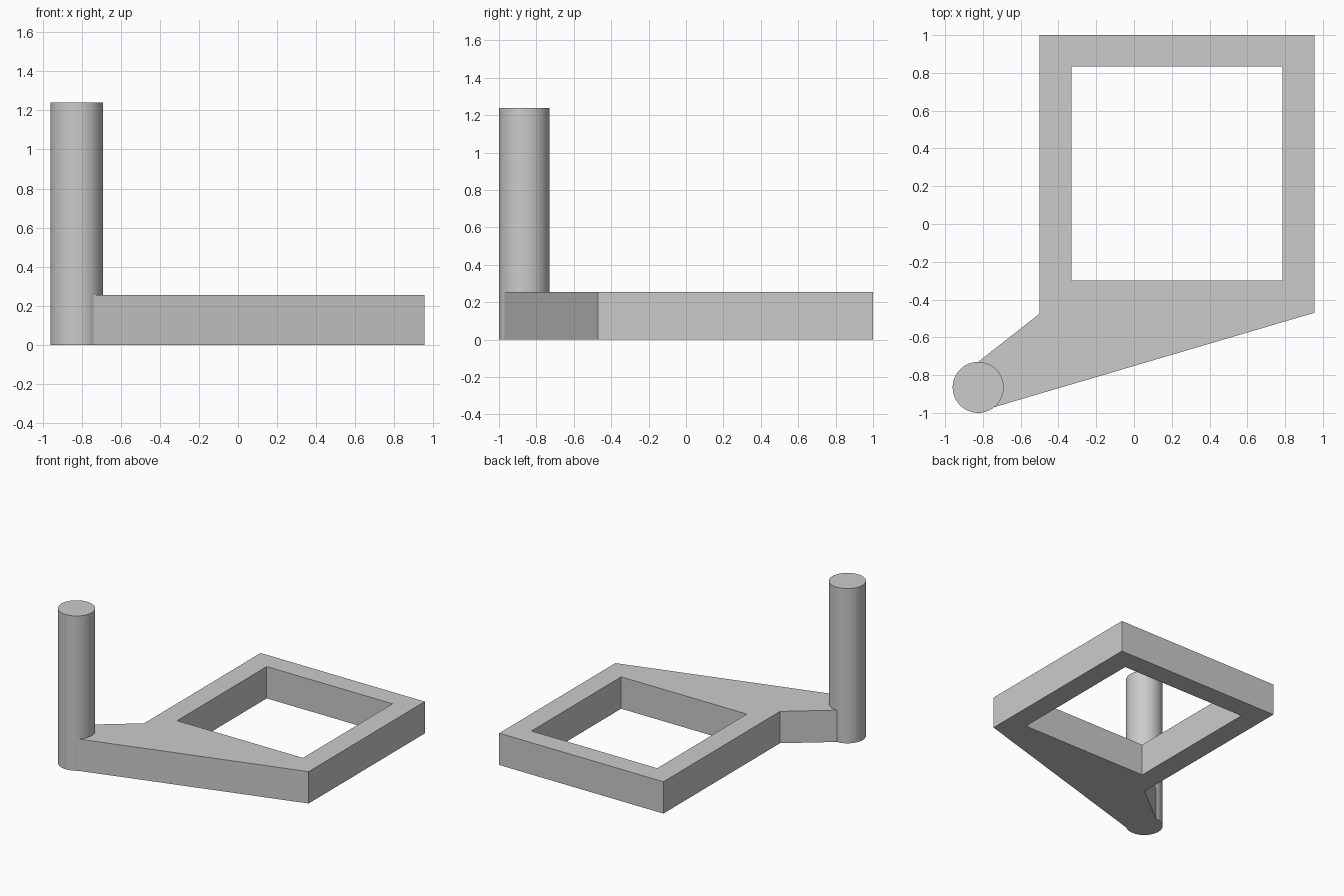
import bpy
import bmesh
import math

cube = bpy.data.objects.get("Cube")
if cube:
    bpy.data.objects.remove(cube, do_unlink=True)

# Single plain grey
GREY = (0.6, 0.6, 0.6, 1.0)
grey = bpy.data.materials.new("plain grey")
grey.use_nodes = True
grey.diffuse_color = GREY
grey.node_tree.nodes["Principled BSDF"].inputs["Base Color"].default_value = GREY

POST_X, POST_Y, RADIUS, POST_TOP = -0.825, -0.865, 0.135, 1.24
THICKNESS = 0.255
SIDES = 64


def rim_point(step):
    """Point on the post's rim, counted in sides from +x."""
    a = 2 * math.pi * step / SIDES
    return (POST_X + RADIUS * math.cos(a), POST_Y + RADIUS * math.sin(a))


def extruded_shape(name, loops, height):
    """Fill closed outlines (later ones are holes) and raise them from the ground."""
    bm = bmesh.new()
    edges = []
    for loop in loops:
        verts = [bm.verts.new((x, y, 0)) for x, y in loop]
        edges += [bm.edges.new((v, verts[i - 1])) for i, v in enumerate(verts)]
    if len(loops) == 1:
        bm.faces.new(verts)
    else:
        bmesh.ops.triangle_fill(bm, use_beauty=True, use_dissolve=False, edges=edges)
    result = bmesh.ops.extrude_face_region(bm, geom=bm.faces[:], use_keep_orig=True)
    raised = [g for g in result["geom"] if isinstance(g, bmesh.types.BMVert)]
    bmesh.ops.translate(bm, verts=raised, vec=(0, 0, height))
    bmesh.ops.recalc_face_normals(bm, faces=bm.faces[:])
    mesh = bpy.data.meshes.new(name)
    bm.to_mesh(mesh)
    bm.free()
    mesh.materials.append(grey)
    obj = bpy.data.objects.new(name, mesh)
    bpy.context.collection.objects.link(obj)
    return obj


# Square frame with a tapering arm that ends against the post
frame_corners = [(0.955, -0.47), (0.955, 1.0), (-0.5, 1.0), (-0.5, -0.475)]
arm_end = [rim_point(s) for s in range(16, -10, -1)]
opening = [(-0.33, -0.30), (0.785, -0.30), (0.785, 0.835), (-0.33, 0.835)]
extruded_shape("frame_and_arm", [frame_corners + arm_end, opening], THICKNESS)

# Round upright post
post = extruded_shape("post", [[rim_point(s) for s in range(SIDES)]], POST_TOP)
bpy.ops.object.select_all(action='DESELECT')
post.select_set(True)
bpy.context.view_layer.objects.active = post
bpy.ops.object.shade_smooth_by_angle(angle=math.radians(30))
